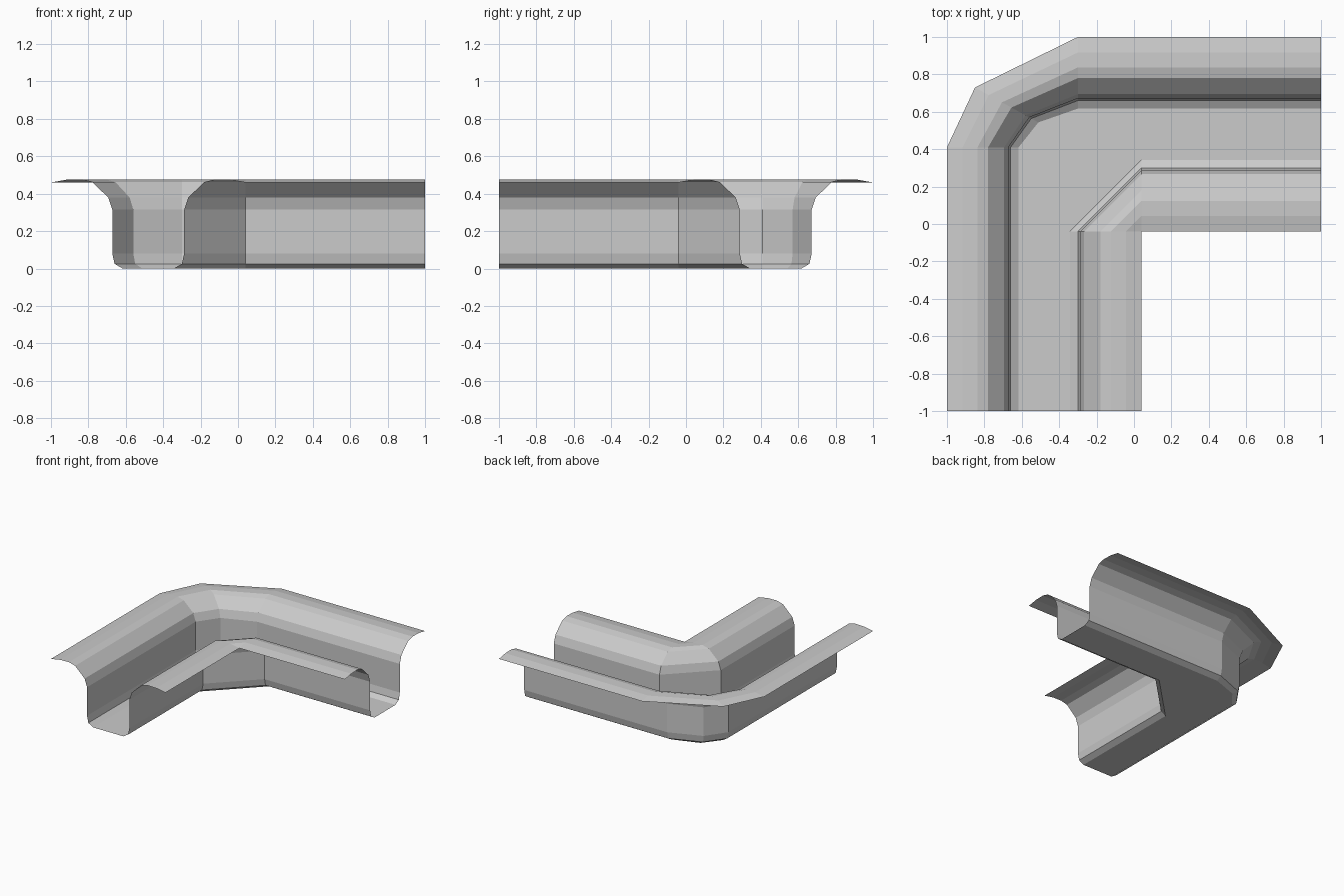
import bpy, bmesh

if "Cube" in bpy.data.objects:
    bpy.data.objects.remove(bpy.data.objects["Cube"])

# Bank profile: (distance outward from the wall, height), lip to floor edge
BANK = [(0.328, 0.46), (0.245, 0.475), (0.165, 0.477), (0.108, 0.462),
        (0.022, 0.38), (0.0, 0.315), (0.0, 0.08), (-0.012, 0.025), (-0.055, 0.0)]


def outer_line(d, z):
    """Outer bank: two facets turn the corner."""
    x, y, t = -0.672 - d, 0.672 + d, d / 0.328
    return [(x, -1, z), (x, 0.41, z),
            (-0.56 - 0.29 * t, 0.57 + 0.16 * t, z),
            (-0.30, y, z), (1, y, z)]


def inner_line(d, z):
    """Inner bank: diagonal chamfer whose lip shrinks to a point."""
    r = 0.328 - d
    return [(0.04 - r, -1, z), (0.04 - r, -0.04, z),
            (0.04 - r / 2, -0.04 + r / 2, z),
            (0.04, -0.04 + r, z), (1, -0.04 + r, z)]


def loft(name, lines):
    bm = bmesh.new()
    rows = [[bm.verts.new(p) for p in line] for line in lines]
    for a, b in zip(rows, rows[1:]):
        for i in range(len(a) - 1):
            bm.faces.new((a[i], b[i], b[i + 1], a[i + 1]))
    bmesh.ops.remove_doubles(bm, verts=bm.verts, dist=0.0005)
    bmesh.ops.recalc_face_normals(bm, faces=bm.faces)
    # the visible floor side faces up
    floor = [f for f in bm.faces if f.calc_center_median().z < 0.001]
    if floor and floor[0].normal.z < 0:
        bmesh.ops.reverse_faces(bm, faces=bm.faces)
    mesh = bpy.data.meshes.new(name)
    bm.to_mesh(mesh)
    bm.free()
    obj = bpy.data.objects.new(name, mesh)
    bpy.context.collection.objects.link(obj)
    return obj


# Open corner channel: outer bank, floor and inner bank in one skin
loft("corner_channel",
     [outer_line(d, z) for d, z in BANK] +
     [inner_line(d, z) for d, z in reversed(BANK)])
